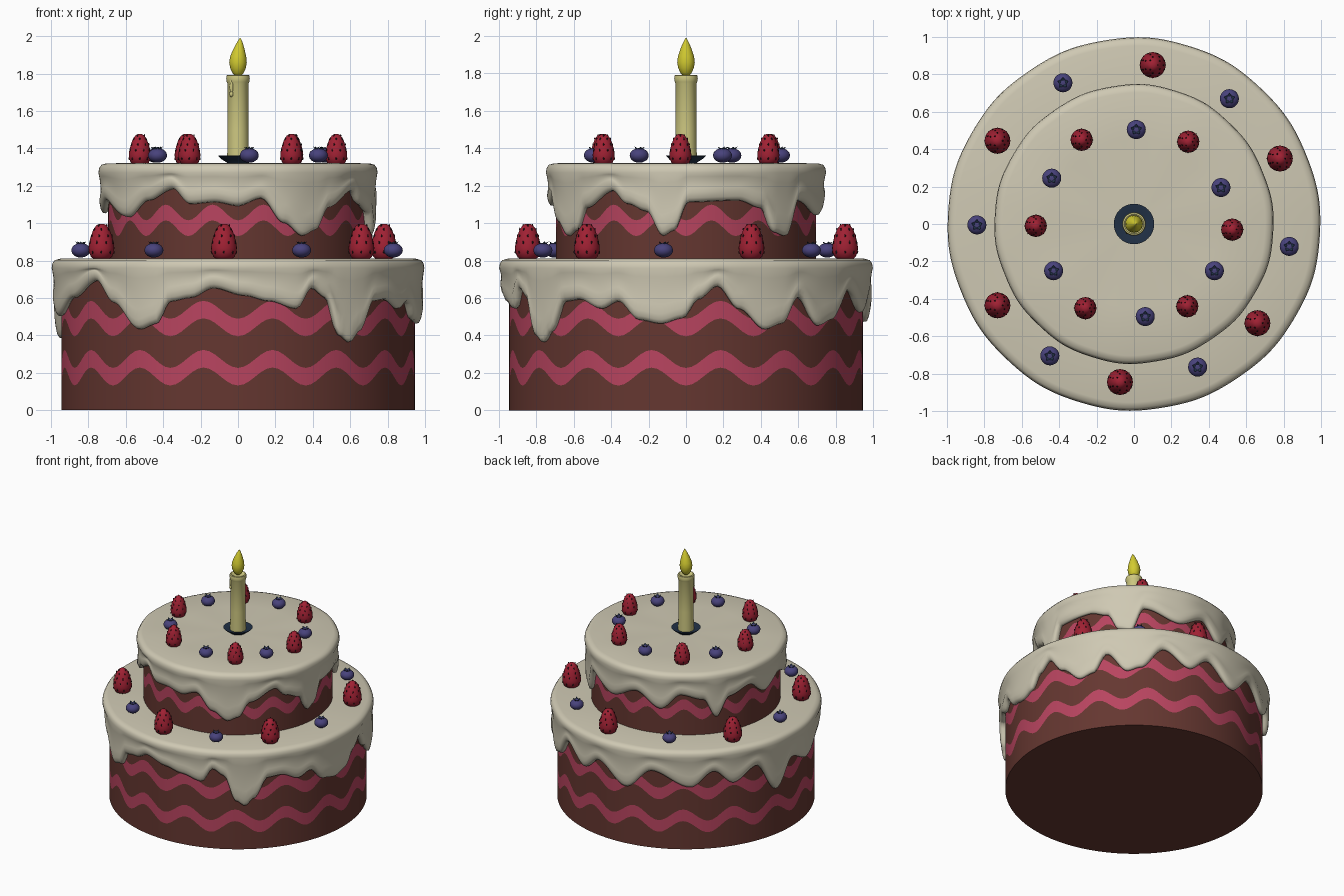
import bpy, bmesh, math
from math import sin, cos, pi, radians
from mathutils import Matrix, Vector

if "Cube" in bpy.data.objects:
    bpy.data.objects.remove(bpy.data.objects["Cube"])


def mat(name, r, g, b):
    m = bpy.data.materials.new(name)
    m.diffuse_color = (r, g, b, 1)
    m.use_nodes = True
    m.node_tree.nodes["Principled BSDF"].inputs["Base Color"].default_value = m.diffuse_color
    return m


CREAM = mat("cream", .62, .58, .45)
BROWN = mat("chocolate", .13, .038, .03)
PINK = mat("pink", .48, .058, .115)
RED = mat("red", .35, .015, .033)
SEED = mat("seed", .02, .01, .012)
BLUE = mat("blue", .065, .055, .2)
NAVY = mat("navy", .015, .03, .06)
WAX = mat("wax", .62, .58, .22)
FLAME = mat("flame", .65, .6, .03)


def finish(name, bm, mats, angle=50):
    bmesh.ops.recalc_face_normals(bm, faces=bm.faces)
    me = bpy.data.meshes.new(name)
    bm.to_mesh(me)
    bm.free()
    for m in mats:
        me.materials.append(m)
    ob = bpy.data.objects.new(name, me)
    bpy.context.collection.objects.link(ob)
    bpy.ops.object.select_all(action='DESELECT')
    ob.select_set(True)
    bpy.context.view_layer.objects.active = ob
    bpy.ops.object.shade_smooth_by_angle(angle=radians(angle))
    return ob


def loft(bm, column, n, bottom=None, top=None, row_mat=lambda j: 0):
    """Closed surface of revolution whose (r, z) column may vary with the angle."""
    cols = []
    for i in range(n):
        a = 2 * pi * i / n
        cols.append([bm.verts.new((r * cos(a), r * sin(a), z)) for r, z in column(a)])
    for i in range(n):
        c, d = cols[i], cols[(i + 1) % n]
        for j in range(len(c) - 1):
            bm.faces.new((c[j], d[j], d[j + 1], c[j + 1])).material_index = row_mat(j)
    for z, k in ((bottom, 0), (top, -1)):
        if z is not None:
            v = bm.verts.new((0, 0, z))
            for i in range(n):
                bm.faces.new((cols[i][k], cols[(i + 1) % n][k], v))


def lathe(bm, profile, n=24):
    loft(bm, lambda a: profile, n, profile[0][1], profile[-1][1])


def blob(bm, centre, scale, mi, rot=Matrix(), sub=1):
    m = Matrix.Translation(centre) @ rot.to_4x4() @ Matrix.Diagonal((*scale, 1))
    vs = bmesh.ops.create_icosphere(bm, subdivisions=sub, radius=1, matrix=m)["verts"]
    for f in {f for v in vs for f in v.link_faces}:
        f.material_index = mi


# Sponge tiers with wavy stripes cut into the wall mesh
def tier(name, R, z0, z1, stripes, waves, amp, half):
    def column(a):
        w = amp * cos(waves * a + pi)
        zs = [z0] + [s + d + w for s in stripes for d in (-half, half)] + [z1]
        return [(R, z) for z in zs]
    bm = bmesh.new()
    loft(bm, column, 192, z0, z1, lambda j: j % 2)
    finish(name, bm, (BROWN, PINK))


tier("lower_sponge", .945, 0, .78, (.227, .49), 16, .048, .047)
tier("upper_sponge", .695, .78, 1.29, (1.015,), 16, .042, .042)


# Poured icing: smooth interpolation of drip heights round the rim
def icing(name, R, wall, top, drips):
    keys = sorted((d % 360, z) for d, z in drips)
    keys = [(keys[-1][0] - 360, keys[-1][1])] + keys + [(keys[0][0] + 360, keys[0][1])]

    def edge(deg):
        for (a0, e0), (a1, e1) in zip(keys, keys[1:]):
            if a0 <= deg <= a1:
                t = (deg - a0) / (a1 - a0)
                return e0 + (e1 - e0) * t * t * (3 - 2 * t)

    def column(a):
        e = edge(math.degrees(a))
        o = R - .004 + .004 * sin(9 * a + 1) * sin(5 * a)
        pts = [(wall - .02, e + .03), (wall + .012, e + .002), (wall + .03, e + .006),
               (o - .012, e + .025), (o - .006, e + .055)]
        za, zb = e + .055, top - .05
        for k in range(1, 6):
            t = k / 5
            pts.append((o - .006 * (1 - t) - .008 * sin(pi * t), za + (zb - za) * t))
        return pts + [(o - .004, top - .025), (o - .016, top - .008),
                      (o - .045, top), (R * .6, top + .002 * sin(7 * a))]
    bm = bmesh.new()
    loft(bm, column, 288, None, top)
    finish(name, bm, (CREAM,), 80)


icing("lower_icing", 1.0, .945, .81, [
    (-141, .69), (-133, .57), (-123, .43), (-117, .46), (-112, .58), (-105, .6), (-98, .65),
    (-88, .61), (-80, .58), (-71, .54), (-66, .65), (-61, .6), (-56, .4), (-52, .36), (-48, .42),
    (-42, .58), (-36, .59), (-28, .54), (-22, .58), (-15, .48), (-8, .46), (-1, .49), (4, .59),
    (10, .66), (17, .54), (26, .43), (32, .46), (38, .6), (47, .45), (53, .48), (63, .64),
    (75, .52), (84, .62), (98, .47), (110, .63), (127, .51), (137, .63), (146, .52), (157, .62),
    (168, .38), (178, .58), (190, .5), (205, .6)])
icing("upper_icing", .75, .695, 1.32, [
    (-145, 1.03), (-132, 1.12), (-119, 1.18), (-111, 1.1), (-100, 1.11), (-90, 1.09), (-80, 1.13),
    (-70, 1.0), (-61, .93), (-55, .96), (-48, 1.08), (-33, 1.17), (-26, 1.1), (-17, 1.06),
    (-10, .93), (-5, .96), (1, 1.11), (23, 1.12), (34, 1.08), (41, .95), (48, .93), (56, 1.12),
    (77, 1.04), (95, 1.13), (110, 1.02), (122, 1.14), (135, 1.1), (143, .95), (151, 1.1),
    (165, 1.15), (178, 1.05), (193, 1.12)])


# Strawberry: rounded cone with dark seeds
S_PROF = [(.03, -.005), (.048, .008), (.057, .03), (.059, .05), (.056, .075),
          (.048, .105), (.037, .135), (.024, .153), (.011, .161)]


def strawberry(name):
    bm = bmesh.new()
    lathe(bm, S_PROF)
    for row, (k, n) in enumerate(((2, 8), (4, 8), (5, 7), (6, 6), (7, 3))):
        r, z = S_PROF[k]
        for i in range(n):
            a = 2 * pi * (i + .5 * (row % 2)) / n
            blob(bm, (r * cos(a), r * sin(a), z), (.004, .004, .008), 1,
                 Matrix.Rotation(a, 3, 'Z'))
    return finish(name, bm, (RED, SEED))


# Blueberry: squashed ball with a five-pointed crown
def blueberry(name):
    bm = bmesh.new()
    blob(bm, (0, 0, .04), (.051, .051, .039), 0, sub=3)
    for i in range(5):
        a = 2 * pi * i / 5 + pi / 2
        d = Vector((cos(a), sin(a), 0))
        s = Vector((-sin(a), cos(a), 0))
        up = Vector((0, 0, 1))
        pts = [d * .006 + up * .076, d * .018 + s * .011 + up * .077,
               d * .03 + up * .087, d * .018 - s * .011 + up * .077, d * .018 + up * .07]
        v = [bm.verts.new(p) for p in pts]
        bm.faces.new(v[:4]).material_index = 1
        for k in range(4):
            bm.faces.new((v[k], v[4], v[(k + 1) % 4])).material_index = 1
    return finish(name, bm, (BLUE, NAVY))


def scatter(make, name, z, scale, spots):
    first = make(name)
    for i, (x, y) in enumerate(spots):
        ob = first if i == 0 else first.copy()
        if i:
            bpy.context.collection.objects.link(ob)
        ob.name = f"{name}_{i + 1}"
        ob.location = (x, y, z)
        ob.scale = scale


scatter(strawberry, "upper_strawberry", 1.315, (1, 1, 1),
        [(-.28, .45), (.29, .44), (.525, -.03), (.285, -.44), (-.26, -.45), (-.525, -.01)])
scatter(strawberry, "lower_strawberry", .81, (1.17, 1.17, 1.16),
        [(.1, .85), (.78, .35), (.66, -.53), (-.075, -.845), (-.73, -.435), (-.73, .445)])
scatter(blueberry, "upper_blueberry", 1.322, (1, 1, 1),
        [(.012, .505), (.465, .195), (.43, -.25), (.06, -.495), (-.43, -.25), (-.44, .245)])
scatter(blueberry, "lower_blueberry", .815, (1, 1, 1),
        [(.51, .67), (.83, -.12), (.34, -.765), (-.45, -.705), (-.84, -.005), (-.38, .755)])

# Candle holder, candle with rim and wax run, and flame
bm = bmesh.new()
lathe(bm, [(.05, 1.31), (.06, 1.325), (.085, 1.34), (.108, 1.36), (.102, 1.361), (.06, 1.345)], 32)
finish("candle_holder", bm, (NAVY,))

bm = bmesh.new()
lathe(bm, [(.058, 1.33), (.056, 1.5), (.055, 1.745), (.06, 1.755), (.063, 1.775),
           (.06, 1.79), (.052, 1.793), (.042, 1.785), (.02, 1.775)], 32)
blob(bm, (-.035, -.042, 1.73), (.01, .01, .05), 0, sub=2)
blob(bm, (-.035, -.044, 1.69), (.011, .011, .016), 0, sub=2)
finish("candle", bm, (WAX,))

bm = bmesh.new()
lathe(bm, [(.012, 1.785), (.03, 1.803), (.042, 1.83), (.047, 1.86), (.043, 1.89),
           (.032, 1.925), (.018, 1.96), (.008, 1.98), (.002, 1.99)])
for v in bm.verts:  # gentle lean of the flame tip
    t = max(0, (v.co.z - 1.86) / .13)
    v.co.x += .012 * sin(pi * t * .5) * t
finish("flame", bm, (FLAME,))
